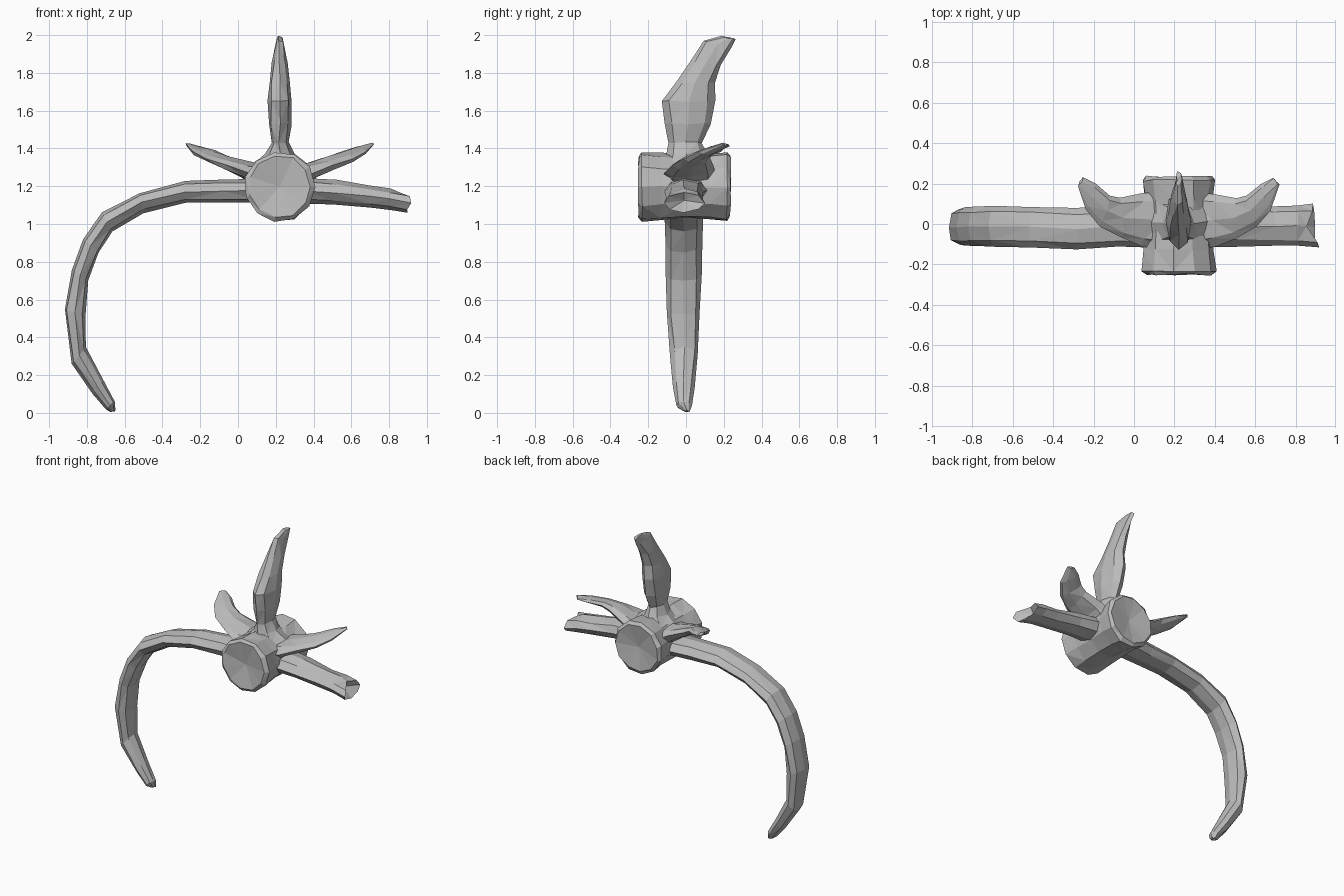
import bpy, bmesh, random
from math import cos, sin, pi
from mathutils import Vector

if "Cube" in bpy.data.objects:
    bpy.data.objects.remove(bpy.data.objects["Cube"])
random.seed(4)
MID = 0.22  # x of the symmetry plane of the vertebra

bone = bpy.data.materials.new("bone_grey")
bone.use_nodes = True
bone.diffuse_color = (0.5, 0.5, 0.5, 1)
bone.node_tree.nodes["Principled BSDF"].inputs["Base Color"].default_value = (0.5, 0.5, 0.5, 1)


def loft(name, stations, sides=8, dish=0.0, jitter=0.005):
    """Skin rings given as (centre, half axis u, half axis v); dish moves the end centres inward."""
    bm = bmesh.new()
    rings = []
    for c, u, v in stations:
        ring = []
        for i in range(sides):
            a = 2 * pi * i / sides
            p = Vector(c) + Vector(u) * cos(a) + Vector(v) * sin(a)
            p += Vector([random.uniform(-jitter, jitter) for _ in range(3)])
            ring.append(bm.verts.new(p))
        rings.append(ring)
    for r, s in zip(rings, rings[1:]):
        for i in range(sides):
            j = (i + 1) % sides
            bm.faces.new((r[i], r[j], s[j], s[i]))
    for ring, k, n in ((rings[0], 0, 1), (rings[-1], -1, -2)):
        c = Vector(stations[k][0])
        inward = (Vector(stations[n][0]) - c).normalized()
        hub = bm.verts.new(c + inward * dish)
        for i in range(sides):
            bm.faces.new((hub, ring[i], ring[(i + 1) % sides]))
    bmesh.ops.triangulate(bm, faces=bm.faces[:])
    bmesh.ops.recalc_face_normals(bm, faces=bm.faces[:])
    mesh = bpy.data.meshes.new(name)
    bm.to_mesh(mesh)
    bm.free()
    mesh.materials.append(bone)
    obj = bpy.data.objects.new(name, mesh)
    bpy.context.collection.objects.link(obj)
    return obj


def rib_station(outer, inner, y0, y1):
    (ax, az), (bx, bz) = outer, inner
    return (((ax + bx) / 2, (y0 + y1) / 2, (az + bz) / 2),
            ((ax - bx) / 2, 0, (az - bz) / 2), (0, (y1 - y0) / 2, 0))


# Vertebral body: short drum along y with raised rims and dished ends
body = [(-0.25, 0.165), (-0.235, 0.186), (-0.13, 0.178), (0.0, 0.168),
        (0.12, 0.172), (0.215, 0.186), (0.235, 0.165)]
loft("vertebral_body", [((MID, y, 1.198), (r, 0, 0), (0, 0, r)) for y, r in body],
     sides=11, dish=0.025)

# Neural arch flowing into the upright spine: z, half width, front y, back y, front lift
spine = [(1.22, 0.185, -0.13, 0.16, 0), (1.31, 0.15, -0.12, 0.15, 0),
         (1.37, 0.075, -0.10, 0.11, 0), (1.43, 0.045, -0.09, 0.085, 0),
         (1.53, 0.06, -0.11, 0.13, 0), (1.65, 0.066, -0.13, 0.16, 0),
         (1.75, 0.055, -0.05, 0.15, 0), (1.85, 0.04, 0.02, 0.18, 0.01),
         (1.95, 0.024, 0.09, 0.24, 0.015), (1.987, 0.014, 0.19, 0.26, 0.005)]
loft("arch_and_spine", [((MID, (a + b) / 2, z), (w, 0, 0), (0, (b - a) / 2, -lift))
                        for z, w, a, b, lift in spine])

# Swept side processes: front edge, rear edge, half thickness
wing = [((0.30, -0.13, 1.24), (0.30, 0.16, 1.24), 0.07),
        ((0.40, -0.11, 1.275), (0.40, 0.15, 1.30), 0.042),
        ((0.50, -0.07, 1.31), (0.51, 0.13, 1.345), 0.032),
        ((0.61, -0.01, 1.345), (0.56, 0.14, 1.375), 0.026),
        ((0.68, 0.07, 1.38), (0.63, 0.20, 1.40), 0.02),
        ((0.72, 0.19, 1.425), (0.69, 0.23, 1.415), 0.009)]
for name, s in (("left_process", 1), ("right_process", -1)):
    rings = []
    for f, r, t in wing:
        f, r = (Vector((MID + s * (p[0] - MID), p[1], p[2])) for p in (f, r))
        rings.append(((f + r) / 2, (f - r) / 2, (-0.4 * t * s, 0, t)))
    loft(name, rings, jitter=0.004)

# Short broken rib on the left, with a hollow jagged end
stub = [((0.34, 1.245), (0.34, 1.11), -0.12, 0.12), ((0.52, 1.23), (0.50, 1.105), -0.11, 0.09),
        ((0.70, 1.20), (0.70, 1.085), -0.11, 0.085), ((0.81, 1.185), (0.81, 1.075), -0.11, 0.09),
        ((0.88, 1.165), (0.90, 1.06), -0.12, 0.10)]
broken = loft("broken_rib", [rib_station(*s) for s in stub], dish=0.06)
for v in broken.data.vertices:
    if v.co.x > 0.865:
        if v.co.y < -0.09:
            v.co.x += 0.025
        elif abs(v.co.y) < 0.05 and v.co.z > 1.14:
            v.co.x -= 0.02

# Long curved rib on the right
rib = [((0.10, 1.24), (0.10, 1.11), -0.12, 0.12), ((-0.08, 1.235), (-0.08, 1.11), -0.115, 0.09),
       ((-0.28, 1.225), (-0.28, 1.11), -0.125, 0.08), ((-0.52, 1.165), (-0.50, 1.06), -0.115, 0.085),
       ((-0.72, 1.065), (-0.665, 0.96), -0.11, 0.09), ((-0.82, 0.92), (-0.735, 0.85), -0.11, 0.085),
       ((-0.88, 0.76), (-0.795, 0.70), -0.11, 0.08), ((-0.92, 0.55), (-0.81, 0.52), -0.105, 0.075),
       ((-0.88, 0.26), (-0.805, 0.35), -0.085, 0.065), ((-0.77, 0.10), (-0.71, 0.17), -0.07, 0.045),
       ((-0.70, 0.02), (-0.65, 0.06), -0.05, 0.03), ((-0.675, 0.005), (-0.65, 0.012), -0.01, 0.02)]
loft("long_rib", [rib_station(*s) for s in rib], jitter=0.004)
